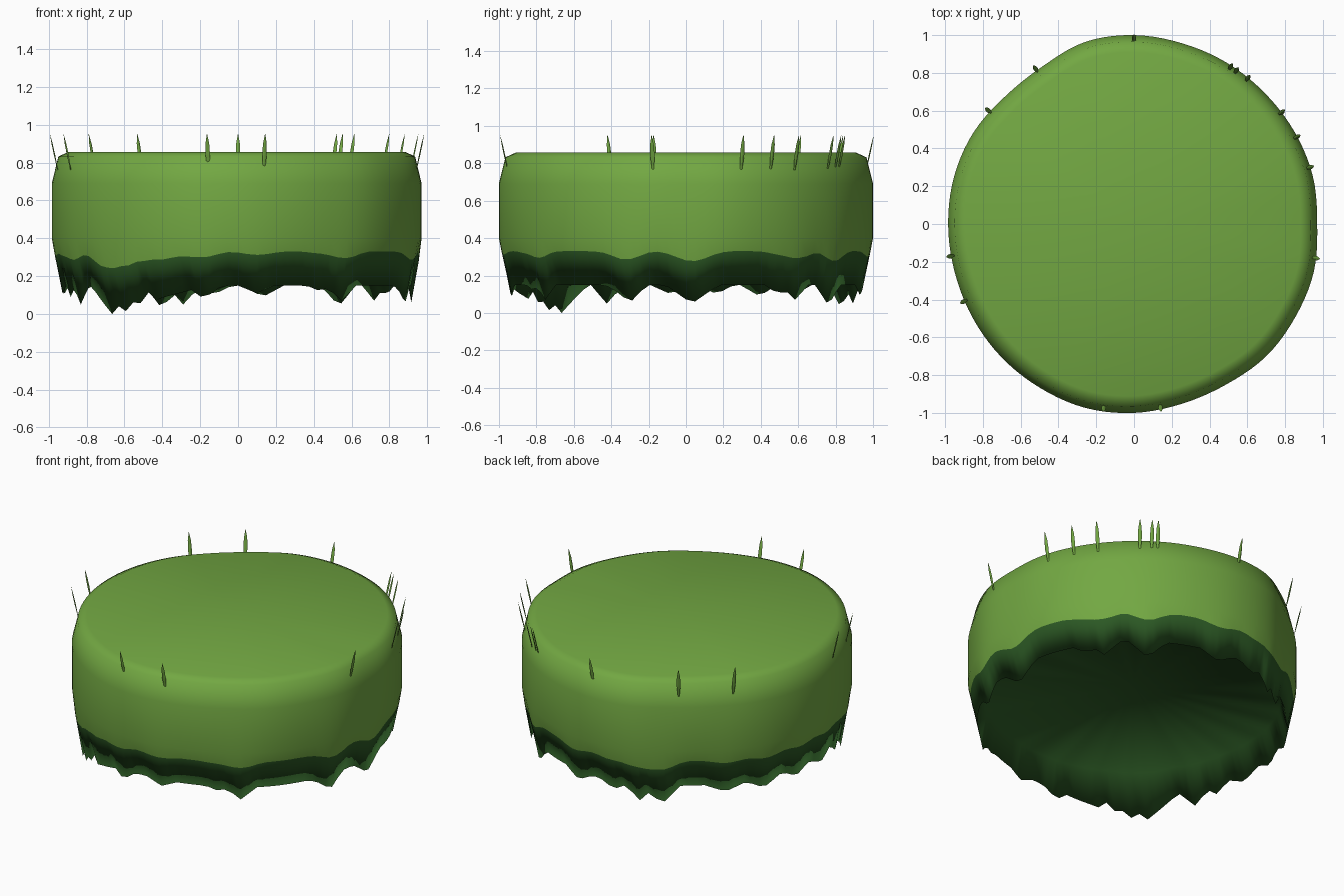
import bpy, bmesh
from math import sin, cos, radians, atan2, hypot
from mathutils import Vector

cube = bpy.data.objects.get("Cube")
if cube:
    bpy.data.objects.remove(cube)


def material(name, rgb):
    m = bpy.data.materials.new(name)
    m.use_nodes = True
    m.diffuse_color = (*rgb, 1)
    m.node_tree.nodes["Principled BSDF"].inputs["Base Color"].default_value = (*rgb, 1)
    return m


light = material("grass green", (0.17, 0.39, 0.055))
dark = material("deep green", (0.025, 0.1, 0.018))

# Outline radius every 15 degrees, starting at +x
OUTLINE = [.97, .98, .98, .98, .985, .99, 1, .998, .965, .96, .978, .985,
           .984, .983, .988, .995, 1, 1.007, 1, .985, .98, .99, .986, .985]
# Hanging tips: angle, drop below the rim, half width in degrees
TIPS = [(2, .1, 9), (32, .05, 5), (39, .08, 6), (55, .11, 7), (82, .06, 7),
        (98, .05, 6), (108, .1, 6), (116, .12, 7), (140, .05, 8), (155, .06, 7),
        (170, .05, 6), (185, .05, 7), (198, .06, 5), (207, .1, 6), (225, .15, 11),
        (231, .135, 9), (236, .11, 6), (244, .09, 6), (250, .06, 5), (259, .07, 6),
        (276, .04, 6), (298, .03, 5), (306, .08, 6), (336, .03, 4), (341, .1, 6)]
STEPS = 120
RIM = 0.15


def radius(deg):
    i, t = divmod(deg % 360 / 15, 1)
    i = int(i)
    a, b, c, d = (OUTLINE[(i + k) % 24] for k in (-1, 0, 1, 2))
    return b + t * (c - a + t * (2*a - 5*b + 4*c - d + t * (3*(b - c) + d - a))) / 2


def drop(deg):
    def one(a, depth, width):
        off = abs((deg - a + 180) % 360 - 180)
        return depth * max(0, 1 - off / width)
    return max(one(*tip) for tip in TIPS)


def soft_drop(deg):
    return sum(drop(deg + k) for k in range(-4, 5)) / 9


# Turf: rings of (radius factor, height function); light above the wavy line,
# dark fringe below it, then the shallow hollow underneath
RINGS = [(.91, lambda a: .857), (.965, lambda a: .832),
         (1, lambda a: .69), (1, lambda a: .4),
         (.985, lambda a: .33 - .7 * soft_drop(a)),
         (.945, lambda a: RIM - drop(a)),
         (.9, lambda a: .32 - .2 * soft_drop(a))]
WAVY = 4

bm = bmesh.new()
angles = [360 * i / STEPS for i in range(STEPS)]
rings = [[bm.verts.new((f * radius(a) * cos(radians(a)),
                        f * radius(a) * sin(radians(a)), h(a))) for a in angles]
         for f, h in RINGS]
top = bm.verts.new((0, 0, .857))
ceiling = bm.verts.new((0, 0, .38))
for i in range(STEPS):
    j = (i + 1) % STEPS
    bm.faces.new((top, rings[0][i], rings[0][j]))
    bm.faces.new((ceiling, rings[-1][j], rings[-1][i])).material_index = 1
    for k in range(len(rings) - 1):
        f = bm.faces.new((rings[k][i], rings[k + 1][i], rings[k + 1][j], rings[k][j]))
        f.material_index = int(k >= WAVY)
for f in bm.faces:
    f.smooth = True
mesh = bpy.data.meshes.new("turf")
bm.to_mesh(mesh)
bm.free()
mesh.materials.append(light)
mesh.materials.append(dark)
turf = bpy.data.objects.new("turf", mesh)
bpy.context.collection.objects.link(turf)

# Grass blades: thin leaning leaves around the top rim
BLADES = [(-.52, .82), (0, .98), (.51, .83), (.54, .81), (.6, .77), (.78, .59),
          (.86, .46), (.93, .3), (.96, -.18), (.14, -.97), (-.16, -.97),
          (-.9, -.41), (-.97, -.17), (-.77, .6)]
# Height along the blade, half width
LEAF = [(0, .005), (.08, .012), (.14, .01), (.19, .001)]


def blade(x, y):
    a = atan2(y, x)
    out, side = Vector((cos(a), sin(a), 0)), Vector((-sin(a), cos(a), 0))
    base = out * (hypot(x, y) - .018)
    bm = bmesh.new()
    rows = []
    for h, w in LEAF:
        mid = base + out * h * .22 + Vector((0, 0, .76 + h))
        rows.append([bm.verts.new(mid + side * w), bm.verts.new(mid + out * w * .3),
                     bm.verts.new(mid - side * w), bm.verts.new(mid - out * w * .3)])
    for lo, hi in zip(rows, rows[1:]):
        for i in range(4):
            j = (i + 1) % 4
            bm.faces.new((lo[i], lo[j], hi[j], hi[i]))
    bm.faces.new(rows[0])
    bm.faces.new(rows[-1])
    bmesh.ops.recalc_face_normals(bm, faces=bm.faces)
    me = bpy.data.meshes.new("grass_blade")
    bm.to_mesh(me)
    bm.free()
    me.materials.append(light)
    bpy.context.collection.objects.link(bpy.data.objects.new("grass_blade", me))


for x, y in BLADES:
    blade(x, y)
